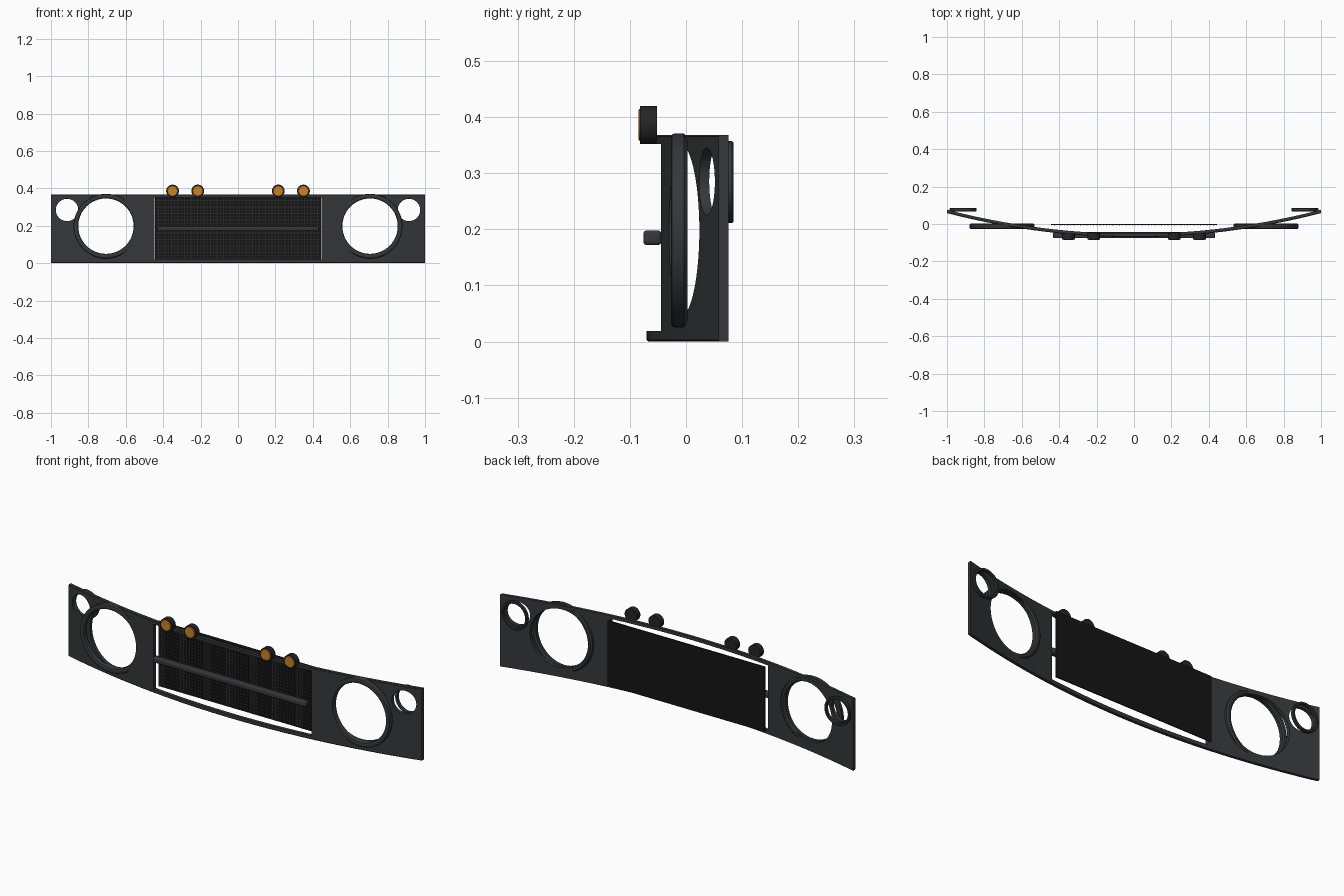
import bpy, bmesh, math
from mathutils import Matrix, Vector

if "Cube" in bpy.data.objects:
    bpy.data.objects.remove(bpy.data.objects["Cube"])


def material(name, rgb):
    m = bpy.data.materials.new(name)
    m.diffuse_color = (*rgb, 1)
    m.use_nodes = True
    m.node_tree.nodes["Principled BSDF"].inputs["Base Color"].default_value = m.diffuse_color
    return m


DARK = material("dark_plastic", (0.036, 0.038, 0.043))
HOUSING = material("housing_black", (0.018, 0.018, 0.02))
BLACK = material("grille_black", (0.007, 0.007, 0.007))
WIRE = material("grille_wire", (0.022, 0.022, 0.022))
AMBER = material("amber", (0.6, 0.22, 0.02))


def finish(name, bm, mat, smooth=True):
    bmesh.ops.recalc_face_normals(bm, faces=bm.faces)
    me = bpy.data.meshes.new(name)
    bm.to_mesh(me)
    bm.free()
    ob = bpy.data.objects.new(name, me)
    bpy.context.collection.objects.link(ob)
    me.materials.append(mat)
    if smooth:
        shade(ob)
    return ob


def select(ob):
    bpy.ops.object.select_all(action='DESELECT')
    ob.select_set(True)
    bpy.context.view_layer.objects.active = ob


def shade(ob):
    select(ob)
    bpy.ops.object.shade_smooth_by_angle(angle=math.radians(35))


def add_box(bm, lo, hi):
    lo, hi = Vector(lo), Vector(hi)
    bmesh.ops.create_cube(bm, size=1, matrix=Matrix.Translation((lo + hi) / 2)
                          @ Matrix.Diagonal((*(hi - lo), 1)))


def lathe(name, profile, x, z, mat, closed, steps=64):
    # profile of (radius, y) points spun round an axis along y
    bm = bmesh.new()
    rings = [[bm.verts.new((x + r * math.cos(2 * math.pi * i / steps), y,
                            z + r * math.sin(2 * math.pi * i / steps)))
              for i in range(steps)] for r, y in profile]
    pairs = list(zip(rings, rings[1:]))
    if closed:
        pairs.append((rings[-1], rings[0]))
    else:
        bm.faces.new(rings[0])
        bm.faces.new(rings[-1])
    for a, b in pairs:
        for i in range(steps):
            j = (i + 1) % steps
            bm.faces.new((a[i], a[j], b[j], b[i]))
    return finish(name, bm, mat)


def ring_profile(r0, r1, y0, y1, b):
    return [(r0, y0 + b), (r0 + b * .3, y0 + b * .3), (r0 + b, y0), (r1 - b, y0),
            (r1 - b * .3, y0 + b * .3), (r1, y0 + b), (r1, y1 - b), (r1 - b, y1),
            (r0 + b, y1), (r0, y1 - b)]


# curved front panel
bm = bmesh.new()
N = 64
sections = []
for i in range(N + 1):
    x = -1 + 2 * i / N
    y = -0.07 + 0.128 * x * x
    sections.append([bm.verts.new((x, y + dy, z)) for dy, z in
                     ((0, .003), (.003, 0), (.018, 0), (.018, .368), (.003, .368), (0, .365))])
for a, b in zip(sections, sections[1:]):
    for k in range(6):
        m = (k + 1) % 6
        bm.faces.new((a[k], a[m], b[m], b[k]))
bm.faces.new(sections[0])
bm.faces.new(sections[-1])
panel = finish("front_panel", bm, DARK, False)

# openings for the grille, headlights and side lamps
bm = bmesh.new()
add_box(bm, (-.447, -.3, .019), (.447, .3, .352))
cutters = [finish("grille_cutter", bm, DARK, False)]
for s in (-1, 1):
    for n, x, z, r in (("headlight", .706, .198, .15), ("side_lamp", .914, .285, .06)):
        cutters.append(lathe(n + "_cutter", [(r, -.3), (r, .3)], s * x, z, DARK, False))
for c in cutters:
    c.hide_render = True
    mod = panel.modifiers.new("cut", 'BOOLEAN')
    mod.operation, mod.solver, mod.object = 'DIFFERENCE', 'EXACT', c
    select(panel)
    bpy.ops.object.modifier_apply(modifier=mod.name)
    bpy.data.objects.remove(c)
shade(panel)

# rings round the lamp openings, and roof-edge marker lamps
for s, side in ((-1, "left"), (1, "right")):
    lathe("headlight_ring_" + side, ring_profile(.148, .173, -.027, .003, .007),
          s * .706, .198, DARK, True)
    lathe("side_lamp_ring_" + side, ring_profile(.06, .073, .068, .085, .003),
          s * .914, .284, DARK, True)
    for k, x in enumerate((.215, .35)):
        lathe(f"marker_housing_{side}_{k}",
              [(.034, -.052), (.034, -.082), (.029, -.082), (.029, -.079)],
              s * x, .386, HOUSING, False, 40)
        lathe(f"marker_lens_{side}_{k}", [(.0285, -.078), (.0285, -.083), (.026, -.085)],
              s * x, .386, AMBER, False, 40)

# grille backing and woven wires
X, Z0, Z1 = .445, .021, .354
bm = bmesh.new()
add_box(bm, (-X, -.004, Z0), (X, -.001, Z1))
finish("grille_backing", bm, BLACK, False)
bm = bmesh.new()
w = .002
for i in range(52):
    x = -X + w + (2 * X - 2 * w) * i / 51
    add_box(bm, (x - w, -.007, Z0), (x + w, -.004, Z1))
for i in range(20):
    z = Z0 + w + (Z1 - Z0 - 2 * w) * i / 19
    add_box(bm, (-X, -.0065, z - w), (X, -.0038, z + w))
finish("grille_mesh", bm, WIRE, False)

# horizontal grille bar with rounded edges
bm = bmesh.new()
add_box(bm, (-.432, -.076, .172), (.432, -.044, .198))
bmesh.ops.bevel(bm, geom=bm.edges[:], offset=.006, segments=3, profile=.5, affect='EDGES')
finish("grille_bar", bm, DARK)
